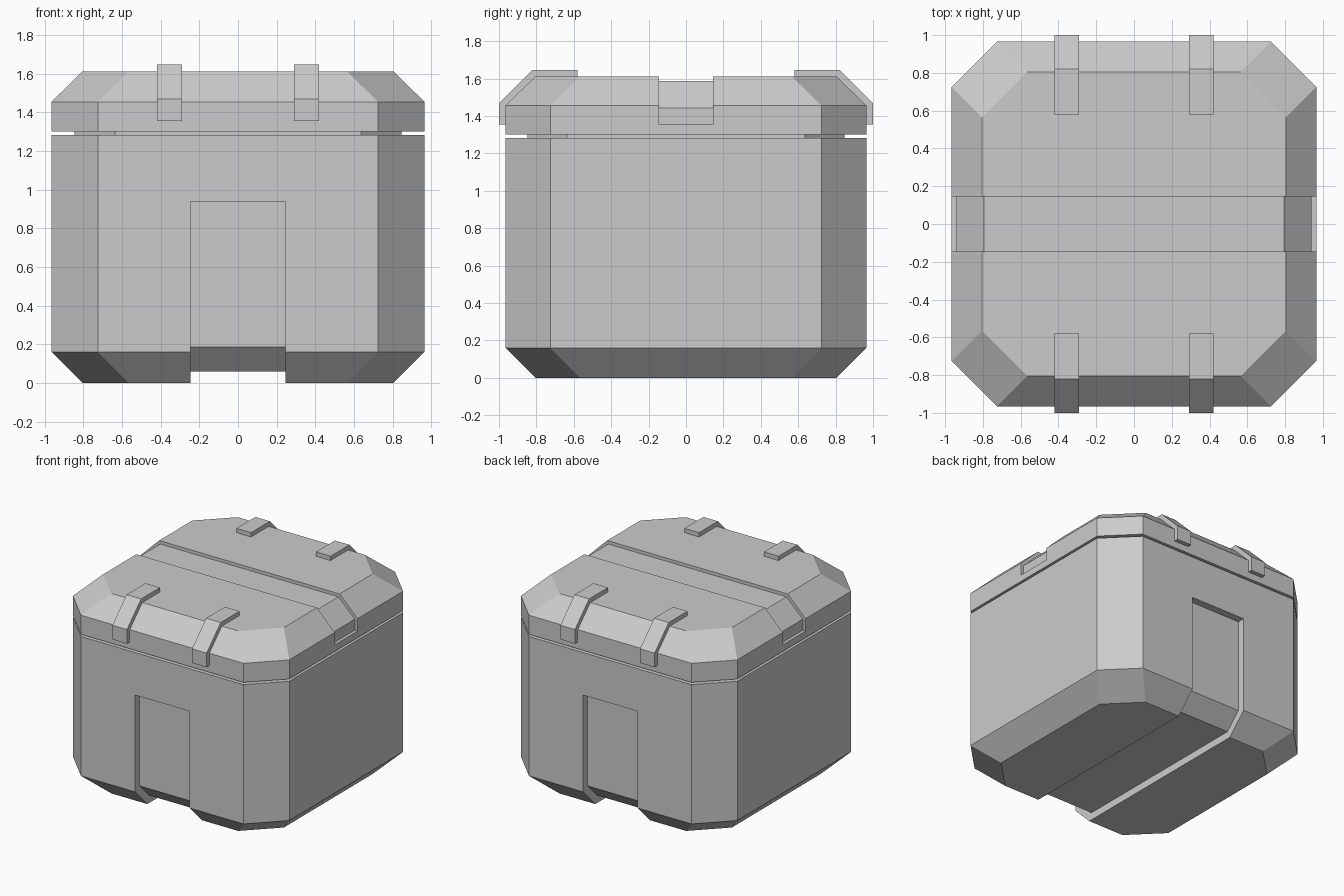
import bpy, bmesh

if "Cube" in bpy.data.objects:
    bpy.data.objects.remove(bpy.data.objects["Cube"])

def make_object(name, bm):
    bmesh.ops.recalc_face_normals(bm, faces=bm.faces)
    mesh = bpy.data.meshes.new(name)
    bm.to_mesh(mesh)
    bm.free()
    obj = bpy.data.objects.new(name, mesh)
    bpy.context.collection.objects.link(obj)
    return obj

def loft_octagons(name, rings):
    """Stack octagons given as (z, half width, corner start)."""
    bm = bmesh.new()
    loops = []
    for z, h, c in rings:
        pts = [(c, -h), (h, -c), (h, c), (c, h), (-c, h), (-h, c), (-h, -c), (-c, -h)]
        loops.append([bm.verts.new((x, y, z)) for x, y in pts])
    for a, b in zip(loops, loops[1:]):
        for i in range(8):
            j = (i + 1) % 8
            bm.faces.new((a[i], a[j], b[j], b[i]))
    bm.faces.new(loops[0][::-1])
    bm.faces.new(loops[-1])
    return make_object(name, bm)

def extrude_profile(name, profile, lo, hi, along):
    """Extrude a (side, z) profile from lo to hi along the x or y axis."""
    bm = bmesh.new()
    place = (lambda s, z, t: (t, s, z)) if along == 'x' else (lambda s, z, t: (s, t, z))
    a = [bm.verts.new(place(s, z, lo)) for s, z in profile]
    b = [bm.verts.new(place(s, z, hi)) for s, z in profile]
    bm.faces.new(a)
    bm.faces.new(b[::-1])
    for i in range(len(a)):
        j = (i + 1) % len(a)
        bm.faces.new((a[i], b[i], b[j], a[j]))
    return make_object(name, bm)

def mirrored(half):
    return half + [(-s, z) for s, z in reversed(half)]

def cut(obj, cutter):
    cutter.hide_render = True
    mod = obj.modifiers.new("groove", 'BOOLEAN')
    mod.operation = 'DIFFERENCE'
    mod.solver = 'EXACT'
    mod.object = cutter
    bpy.context.view_layer.objects.active = obj
    bpy.ops.object.modifier_apply(modifier=mod.name)
    bpy.data.objects.remove(cutter)

# Lower box with bevelled base
body = loft_octagons("body", [(0, 0.805, 0.565), (0.16, 0.965, 0.725), (1.283, 0.965, 0.725)])

# Recessed seam between box and lid
loft_octagons("seam_neck", [(1.26, 0.847, 0.637), (1.33, 0.847, 0.637)])

# Lid with bevelled top
lid = loft_octagons("lid", [(1.301, 0.965, 0.725), (1.455, 0.965, 0.725), (1.612, 0.805, 0.565)])

# Wide channel running up the front, under the base and up the back
channel = mirrored([(1.2, 0.94), (1.2, -0.2)])
channel += mirrored([(0.905, 0.94), (0.905, 0.185), (0.78, 0.06)])[::-1]
cut(body, extrude_profile("body_channel", channel, -0.245, 0.245, 'x'))

# Shallow channel over the lid from side to side
channel = mirrored([(1.2, 1.355), (1.2, 1.8)])
channel += mirrored([(0.94, 1.355), (0.94, 1.444), (0.795, 1.586)])[::-1]
cut(lid, extrude_profile("lid_channel", channel, -0.145, 0.145, 'y'))

# Four bent straps hugging the front and back lid edges
strap = [(0.965, 1.355), (1.0, 1.355), (1.0, 1.469), (0.82, 1.647),
         (0.58, 1.647), (0.58, 1.612), (0.805, 1.612), (0.965, 1.455)]
for end, sy in (("front", -1), ("back", 1)):
    for side, x in (("left", -0.355), ("right", 0.355)):
        extrude_profile(f"{end}_{side}_strap", [(sy * y, z) for y, z in strap],
                        x - 0.065, x + 0.065, 'x')
